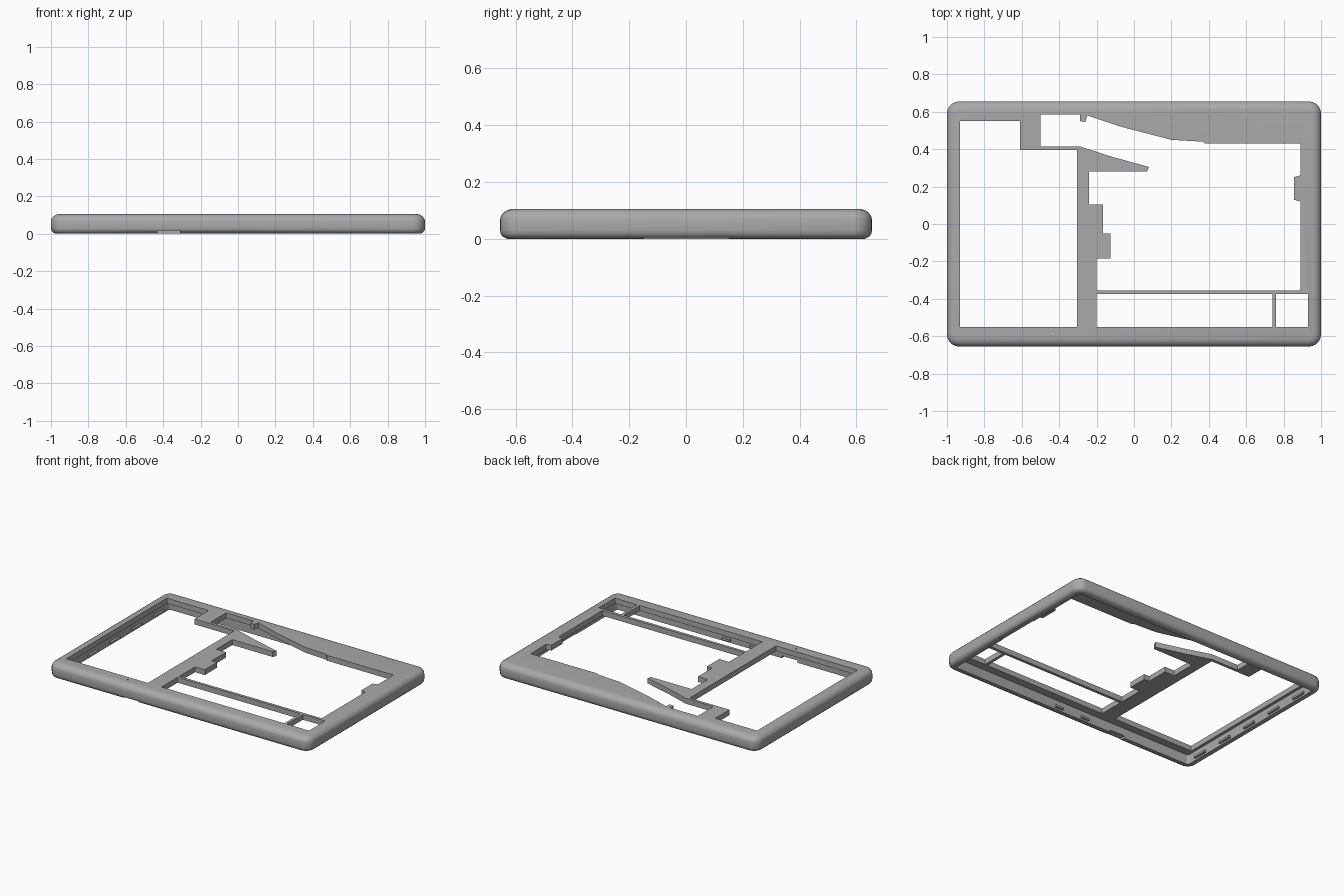
import bpy, bmesh, math
from mathutils import Vector

default = bpy.data.objects.get("Cube")
if default:
    bpy.data.objects.remove(default)

HALF_X, HALF_Y, HEIGHT, PLATE_Z = 1.0, 0.655, 0.105, 0.068

grey = bpy.data.materials.new("matte grey")
grey.use_nodes = True
grey.diffuse_color = (0.4, 0.4, 0.4, 1)
grey.node_tree.nodes["Principled BSDF"].inputs["Base Color"].default_value = grey.diffuse_color


def make_object(name, bm):
    bmesh.ops.recalc_face_normals(bm, faces=bm.faces)
    mesh = bpy.data.meshes.new(name)
    bm.to_mesh(mesh)
    bm.free()
    mesh.materials.append(grey)
    obj = bpy.data.objects.new(name, mesh)
    bpy.context.collection.objects.link(obj)
    return obj


def rounded_loop(bm, inset, z, radius=0.065, steps=6):
    """Rounded rectangle ring of vertices, inset from the outer outline."""
    r = max(radius - inset, 0.015)
    cx, cy = HALF_X - inset - r, HALF_Y - inset - r
    verts = []
    for quarter, (sx, sy) in enumerate([(1, 1), (-1, 1), (-1, -1), (1, -1)]):
        for i in range(steps + 1):
            a = (quarter + i / steps) * math.pi / 2
            verts.append(bm.verts.new((sx * cx + r * math.cos(a), sy * cy + r * math.sin(a), z)))
    return verts


def prism(name, outline, z0, z1):
    bm = bmesh.new()
    face = bm.faces.new([bm.verts.new((x, y, z0)) for x, y in outline])
    made = bmesh.ops.extrude_face_region(bm, geom=[face])["geom"]
    moved = [v for v in made if isinstance(v, bmesh.types.BMVert)]
    bmesh.ops.translate(bm, verts=moved, vec=Vector((0, 0, z1 - z0)))
    return make_object(name, bm)


def rect(x0, y0, x1, y1):
    return [(x0, y0), (x1, y0), (x1, y1), (x0, y1)]


def cut(target, outline, z0=-0.1, z1=0.2):
    cutter = prism("cutter", outline, z0, z1)
    cutter.hide_render = True
    mod = target.modifiers.new("opening", "BOOLEAN")
    mod.operation, mod.solver, mod.object = "DIFFERENCE", "EXACT", cutter
    bpy.context.view_layer.objects.active = target
    bpy.ops.object.modifier_apply(modifier=mod.name)
    bpy.data.objects.remove(cutter)


# Tray: rounded rim with a flat top plate and an open underside
bm = bmesh.new()
profile = [(0.05, PLATE_Z), (0.05, 0), (0.025, 0), (0.012, 0.006), (0.003, 0.016), (0, 0.03),
           (0, 0.068), (0.003, 0.08), (0.012, 0.092), (0.025, 0.101), (0.042, HEIGHT)]
loops = [rounded_loop(bm, inset, z) for inset, z in profile]
for a, b in zip(loops, loops[1:]):
    for i in range(len(a)):
        j = (i + 1) % len(a)
        bm.faces.new((a[i], a[j], b[j], b[i]))
bm.faces.new(loops[0])
bm.faces.new(loops[-1])
frame = make_object("case_frame", bm)

# Openings through the plate
left_opening = [(-.93, .55), (-.61, .55), (-.61, .395), (-.305, .395), (-.305, -.55), (-.93, -.55)]
main_opening = [
    (-.5, .585), (-.29, .585), (-.29, .55), (-.26, .545), (-.25, .58), (-.07, .52), (.2, .45),
    (.37, .44), (.38, .43), (.89, .43), (.89, .26), (.855, .25), (.855, .13), (.89, .12),
    (.89, -.355), (-.2, -.355), (-.2, -.185), (-.125, -.185), (-.125, -.05), (-.165, -.05),
    (-.165, .105), (-.24, .105), (-.24, .28), (.07, .28), (.08, .305), (-.12, .36),
    (-.29, .415), (-.5, .415)]
pin_hole = [(-.435 + .006 * math.cos(k * math.pi / 4), -.585 + .006 * math.sin(k * math.pi / 4))
            for k in range(8)]
for outline in (left_opening, main_opening, rect(-.2, -.55, .74, -.375),
                rect(.76, -.55, .93, -.375), pin_hole):
    cut(frame, outline)

# Shallow notches in the lower lip
cut(frame, rect(-.43, -.7, -.31, -.59), -0.1, 0.016)
cut(frame, rect(.93, -.15, 1.1, .15), -0.1, 0.004)

bpy.ops.object.select_all(action="DESELECT")
frame.select_set(True)
bpy.context.view_layer.objects.active = frame
bpy.ops.object.shade_smooth_by_angle(angle=math.radians(30))

# Small snap tabs on the inside of the rim
for i in range(5):
    y = -0.48 + i * 0.24
    prism(f"left_snap_tab_{i + 1}", rect(-.955, y - .05, -.935, y + .05), 0.012, 0.026)
for i, x in enumerate((-0.1, 0.11)):
    prism(f"front_snap_tab_{i + 1}", rect(x - .03, -.61, x + .03, -.59), 0.012, 0.026)
